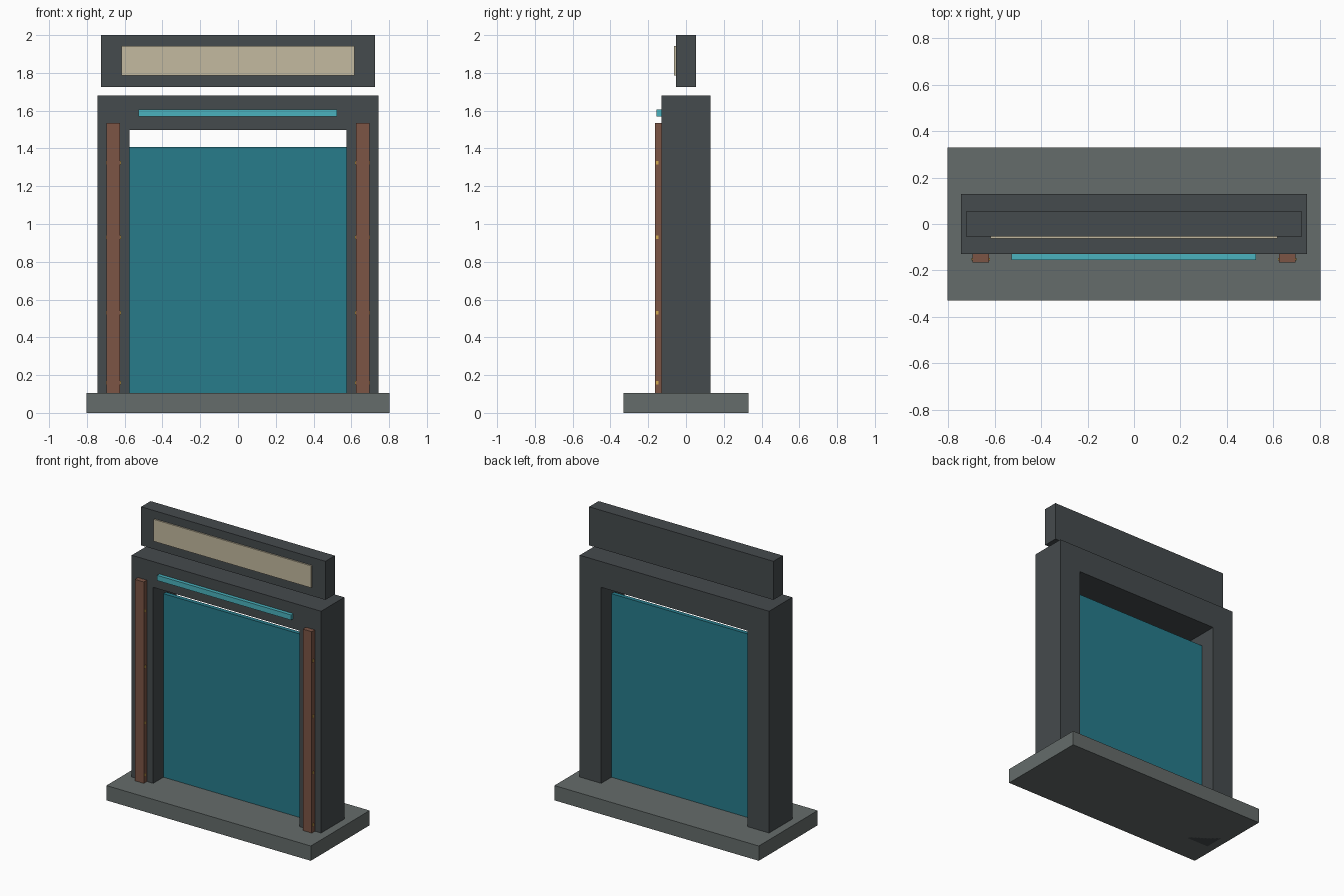
import bpy, bmesh

if "Cube" in bpy.data.objects:
    bpy.data.objects.remove(bpy.data.objects["Cube"])


def material(name, rgb):
    m = bpy.data.materials.new(name)
    m.diffuse_color = (*rgb, 1)
    m.use_nodes = True
    m.node_tree.nodes["Principled BSDF"].inputs["Base Color"].default_value = m.diffuse_color
    return m


STONE = material("stone", (0.13, 0.15, 0.145))
CHARCOAL = material("charcoal", (0.06, 0.07, 0.075))
TEAL = material("teal", (0.02, 0.20, 0.26))
CYAN = material("cyan", (0.07, 0.45, 0.52))
RUST = material("rust", (0.20, 0.09, 0.06))
BRASS = material("brass", (0.65, 0.40, 0.08))
CREAM = material("cream", (0.55, 0.49, 0.35))


def prism(name, outline, y0, y1, mat):
    """Extrude an x-z outline from y0 to y1."""
    bm = bmesh.new()
    face = bm.faces.new([bm.verts.new((x, y0, z)) for x, z in outline])
    ext = bmesh.ops.extrude_face_region(bm, geom=[face])
    moved = [v for v in ext["geom"] if isinstance(v, bmesh.types.BMVert)]
    bmesh.ops.translate(bm, verts=moved, vec=(0, y1 - y0, 0))
    bmesh.ops.recalc_face_normals(bm, faces=bm.faces)
    mesh = bpy.data.meshes.new(name)
    bm.to_mesh(mesh)
    bm.free()
    mesh.materials.append(mat)
    ob = bpy.data.objects.new(name, mesh)
    bpy.context.collection.objects.link(ob)
    return ob


def box(name, x, y, z, mat):
    (x0, x1), (z0, z1) = x, z
    return prism(name, [(x0, z0), (x1, z0), (x1, z1), (x0, z1)], *y, mat)


# plinth
box("base_slab", (-0.803, 0.803), (-0.33, 0.33), (0, 0.105), STONE)

# doorway frame: two posts and a lintel in one piece
right = [(0.575, 1.497), (0.575, 0), (0.744, 0), (0.744, 1.68)]
left = [(-x, z) for x, z in reversed(right)]
prism("door_frame", right + left, -0.13, 0.13, CHARCOAL)

# door panel set in the middle of the frame, open above
box("door_panel", (-0.578, 0.578), (-0.015, 0.015), (0.1, 1.408), TEAL)

# light strip on the lintel
box("light_strip", (-0.527, 0.525), (-0.155, -0.13), (1.568, 1.605), CYAN)

# side trims with small brass pins poking out of their edges
for side, s in (("left", -1), ("right", 1)):
    xs = sorted((s * 0.625, s * 0.695))
    box(f"{side}_trim", xs, (-0.165, -0.13), (0.1, 1.535), RUST)
    for i, z in enumerate((0.16, 0.53, 0.93, 1.325)):
        xs = sorted((s * 0.62, s * 0.70))
        box(f"{side}_pin_{i + 1}", xs, (-0.158, -0.146), (z - 0.009, z + 0.009), BRASS)

# sign box floating above the lintel, with its blank face plate
box("sign_box", (-0.724, 0.724), (-0.053, 0.053), (1.726, 2.0), CHARCOAL)
box("sign_plate", (-0.618, 0.618), (-0.063, -0.05), (1.787, 1.943), CREAM)
